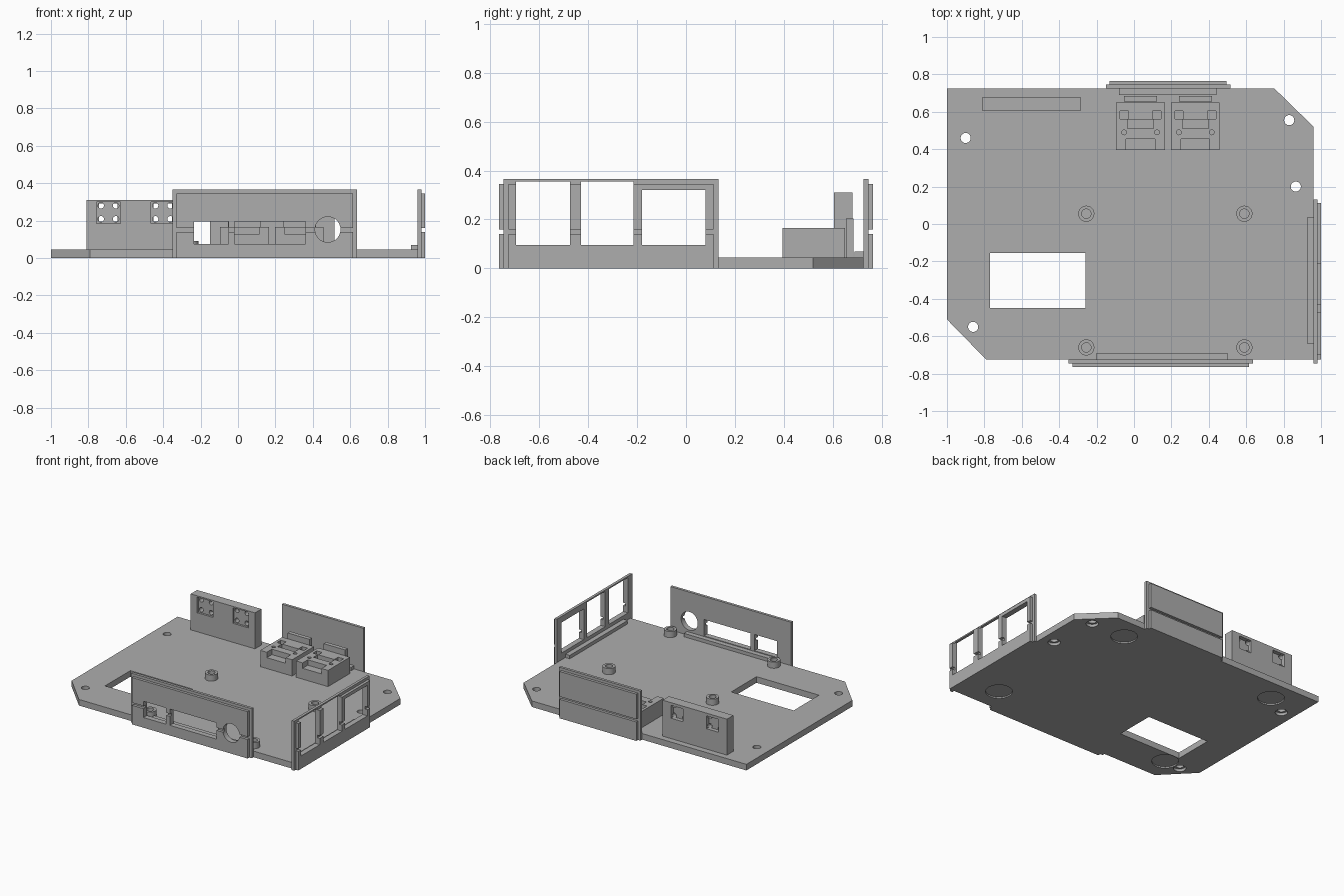
import bpy
import bmesh
import math
from mathutils import Matrix, Vector

if "Cube" in bpy.data.objects:
    bpy.data.objects.remove(bpy.data.objects["Cube"])

grey = bpy.data.materials.new("plain grey")
grey.diffuse_color = (0.42, 0.42, 0.42, 1)
grey.use_nodes = True
grey.node_tree.nodes["Principled BSDF"].inputs["Base Color"].default_value = grey.diffuse_color


def make(name, bm):
    bmesh.ops.recalc_face_normals(bm, faces=bm.faces)
    mesh = bpy.data.meshes.new(name)
    bm.to_mesh(mesh)
    bm.free()
    mesh.materials.append(grey)
    obj = bpy.data.objects.new(name, mesh)
    bpy.context.collection.objects.link(obj)
    return obj


def box(name, x, y, z):
    lo = [min(r) for r in (x, y, z)]
    hi = [max(r) for r in (x, y, z)]
    bm = bmesh.new()
    bmesh.ops.create_cube(bm, size=1)
    for v in bm.verts:
        v.co = Vector([hi[i] if v.co[i] > 0 else lo[i] for i in range(3)])
    return make(name, bm)


def rod(name, centre, radius, length, axis="Z", sides=32):
    bm = bmesh.new()
    turn = Matrix.Rotation(math.pi / 2, 4, "X") if axis == "Y" else Matrix()
    bmesh.ops.create_cone(bm, cap_ends=True, segments=sides, radius1=radius,
                          radius2=radius, depth=length,
                          matrix=Matrix.Translation(centre) @ turn)
    return make(name, bm)


def cut(obj, *cutters):
    for c in cutters:
        mod = obj.modifiers.new("cut", "BOOLEAN")
        mod.operation = "DIFFERENCE"
        mod.solver = "EXACT"
        mod.object = c
        bpy.context.view_layer.objects.active = obj
        bpy.ops.object.modifier_apply(modifier=mod.name)
        bpy.data.objects.remove(c, do_unlink=True)


# Base plate with two clipped corners
bm = bmesh.new()
outline = [(-1, -0.51), (-0.79, -0.725), (0.96, -0.725), (0.96, 0.52),
           (0.75, 0.725), (-1, 0.725)]
face = bm.faces.new([bm.verts.new((x, y, 0)) for x, y in outline])
top = bmesh.ops.extrude_face_region(bm, geom=[face])["geom"]
bmesh.ops.translate(bm, vec=(0, 0, 0.045),
                    verts=[g for g in top if isinstance(g, bmesh.types.BMVert)])
base = make("base_plate", bm)
cut(base, box("c", (-0.77, -0.26), (-0.45, -0.155), (-1, 1)))

# Screw holes, counterbored from below, and shallow foot recesses
for x, y in [(-0.9, 0.46), (0.83, 0.555), (0.865, 0.2), (-0.86, -0.55)]:
    cut(base, rod("c", (x, y, 0), 0.027, 1), rod("c", (x, y, 0), 0.042, 0.04))
for x, y in [(0.555, 0.56), (0.725, -0.54), (-0.725, 0.56), (-0.725, -0.54)]:
    cut(base, rod("c", (x, y, 0), 0.09, 0.02, sides=48))

# Board standoffs
for x in (-0.255, 0.59):
    for y in (0.055, -0.66):
        post = rod("standoff", (x, y, 0.0665), 0.043, 0.047)
        cut(post, rod("c", (x, y, 0.1), 0.025, 0.09))


# Edge panels: full sheet, two inset outer strips with a groove, inner ridge
def panel(side, place, u, ridge, windows=(), port=None):
    inset = (u[0] + 0.02, u[1] - 0.02)
    parts = [("sheet", u, (0, 0.02), (0, 0.365)),
             ("lower_strip", inset, (0.0195, 0.04), (0, 0.14)),
             ("upper_strip", inset, (0.0195, 0.04), (0.16, 0.345))]
    for name, span, depth, z in parts:
        obj = box(side + "_panel_" + name, *place(span, depth), z)
        for w, wz in windows:
            if wz[0] < z[1] and wz[1] > z[0]:
                cut(obj, box("c", *place(w, (-0.1, 0.1)), wz))
        if port:
            cut(obj, rod("c", port, 0.068, 0.2, "Y", 48))
    box(side + "_panel_ridge", *place(ridge, (-0.036, 0)), (0.044, 0.07))


panel("front", lambda u, d: (u, (-0.725 - d[0], -0.725 - d[1])),
      (-0.35, 0.635), (-0.2, 0.5),
      [((-0.235, -0.05), (0.075, 0.195)), ((-0.02, 0.36), (0.075, 0.195))],
      (0.48, -0.745, 0.152))
panel("back", lambda u, d: (u, (0.725 + d[0], 0.725 + d[1])),
      (-0.15, 0.515), (-0.08, 0.44))
panel("right", lambda u, d: ((0.96 + d[0], 0.96 + d[1]), u),
      (-0.745, 0.132), (-0.64, 0.035),
      [((-0.695, -0.475), (0.095, 0.355)), ((-0.43, -0.215), (0.095, 0.355)),
       ((-0.18, 0.08), (0.095, 0.32))])

# Upright socket block with pockets on both faces joined by pin holes
block = box("socket_block", (-0.81, -0.285), (0.605, 0.68), (0.044, 0.31))
for cx in (-0.693, -0.402):
    cut(block,
        box("c", (cx - 0.064, cx + 0.064), (0.5, 0.62), (0.185, 0.3)),
        box("c", (cx - 0.05, cx + 0.05), (0.65, 0.8), (0.195, 0.29)))
    for dx in (-0.04, 0.04):
        for z in (0.208, 0.28):
            cut(block, rod("c", (cx + dx, 0.63, z), 0.016, 0.06, "Y", 20))

# Two connector holders with top recesses, and a stop tab behind each
for cx in (0.035, 0.328):
    holder = box("connector_holder", (cx - 0.13, cx + 0.13),
                 (0.395, 0.65), (0.044, 0.165))
    cut(holder,
        box("c", (cx - 0.077, cx + 0.077), (0.3, 0.455), (0.125, 0.3)),
        box("c", (cx - 0.07, cx + 0.07), (0.51, 0.56), (0.125, 0.3)))
    for s in (-1, 1):
        cut(holder,
            box("c", (cx + s * 0.065, cx + s * 0.11), (0.5605, 0.605), (0.115, 0.3)),
            rod("c", (cx + s * 0.088, 0.49, 0.165), 0.013, 0.08, sides=16))
    box("stop_tab", (cx - 0.088, cx + 0.088), (0.655, 0.685), (0.044, 0.205))

# Smooth the round walls, keep the hard edges
for obj in bpy.context.scene.objects:
    obj.select_set(True)
    bpy.context.view_layer.objects.active = obj
bpy.ops.object.shade_smooth_by_angle(angle=math.radians(30))
